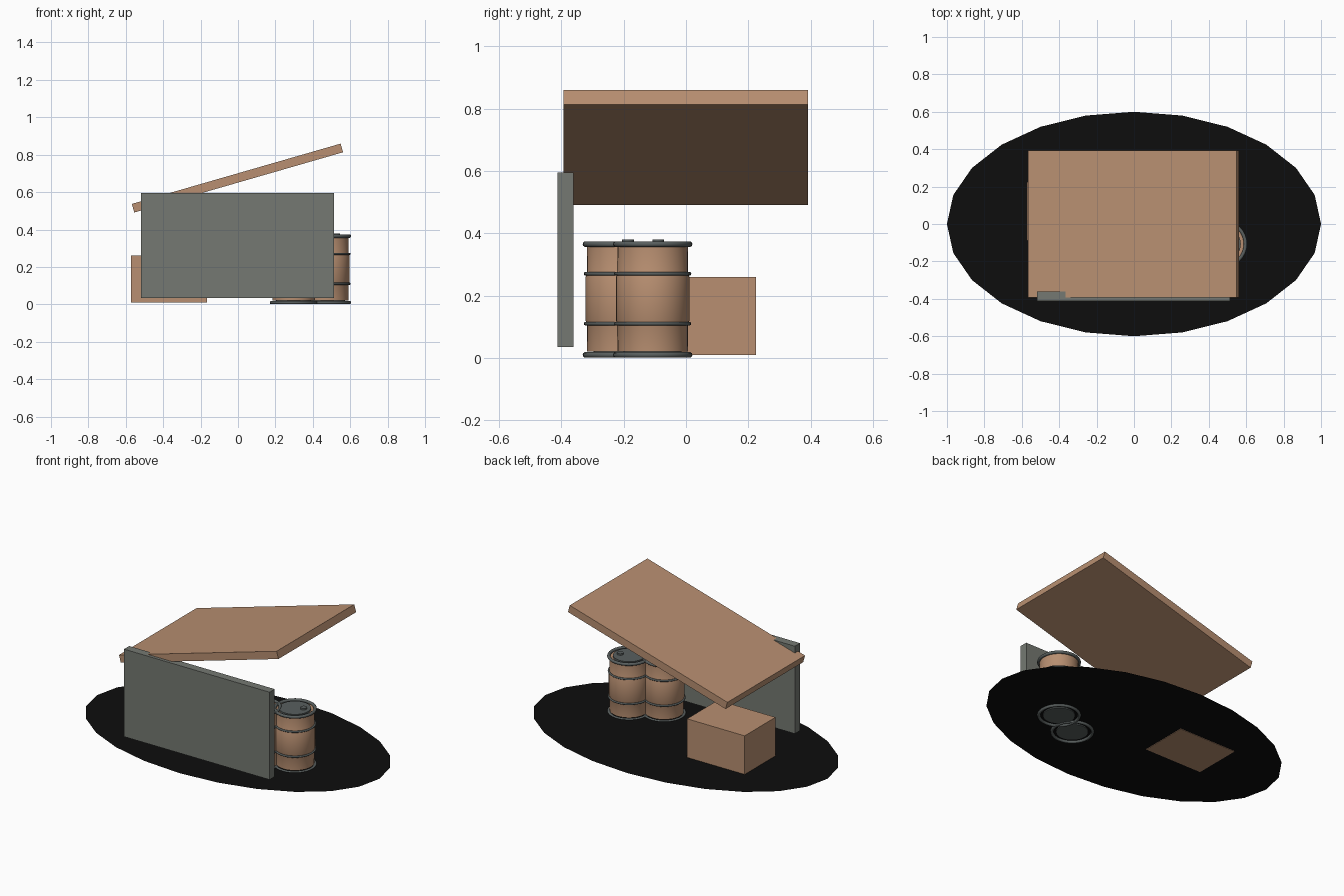
import bpy, bmesh, math
from mathutils import Vector

cube = bpy.data.objects.get("Cube")
if cube:
    bpy.data.objects.remove(cube, do_unlink=True)


def material(name, rgb):
    m = bpy.data.materials.new(name)
    m.use_nodes = True
    m.diffuse_color = (*rgb, 1)
    m.node_tree.nodes["Principled BSDF"].inputs["Base Color"].default_value = (*rgb, 1)
    return m


TAN = material("tan", (0.48, 0.275, 0.165))
GREY = material("grey", (0.178, 0.191, 0.168))
STEEL = material("dark steel", (0.10, 0.115, 0.113))
BLACK = material("black", (0.004, 0.004, 0.004))


def finish(bm, name, mat, loc=(0, 0, 0), smooth=False):
    bmesh.ops.recalc_face_normals(bm, faces=bm.faces)
    mesh = bpy.data.meshes.new(name)
    bm.to_mesh(mesh)
    bm.free()
    mesh.materials.append(mat)
    obj = bpy.data.objects.new(name, mesh)
    obj.location = loc
    bpy.context.collection.objects.link(obj)
    if smooth:
        bpy.ops.object.select_all(action='DESELECT')
        obj.select_set(True)
        bpy.context.view_layer.objects.active = obj
        bpy.ops.object.shade_smooth_by_angle(angle=math.radians(40))
    return obj


def box(name, mat, low, high):
    low, high = Vector(low), Vector(high)
    bm = bmesh.new()
    bmesh.ops.create_cube(bm, size=1)
    bmesh.ops.scale(bm, vec=high - low, verts=bm.verts)
    return finish(bm, name, mat, (low + high) / 2)


def lathe(name, mat, profile, loc, closed=False, sides=32):
    # Spin a radius/height profile around z
    bm = bmesh.new()
    verts = [bm.verts.new((r, 0, z)) for r, z in profile]
    pairs = list(zip(verts, verts[1:]))
    if closed:
        pairs.append((verts[-1], verts[0]))
    edges = [bm.edges.new(p) for p in pairs]
    bmesh.ops.spin(bm, geom=verts + edges, cent=(0, 0, 0), axis=(0, 0, 1),
                   angle=math.tau, steps=sides, use_merge=True)
    bmesh.ops.remove_doubles(bm, verts=bm.verts, dist=0.0001)
    return finish(bm, name, mat, loc, smooth=True)


def hoop(name, radius, z, tube, loc):
    ring = [(radius + tube * math.cos(a), z + tube * math.sin(a))
            for a in (math.tau * i / 10 for i in range(10))]
    lathe(name, STEEL, ring, loc, closed=True)


def barrel(prefix, x, y):
    loc = (x, y, 0)
    # Body with a slightly wider middle and recessed ends
    lathe(prefix + "_body", TAN,
          [(0, 0.02), (0.113, 0.02), (0.114, 0.11), (0.118, 0.12), (0.118, 0.26),
           (0.114, 0.27), (0.113, 0.358), (0, 0.358)], loc)
    # Rims and hoops
    for label, z in (("bottom", 0.0095), ("top", 0.365)):
        hoop(f"{prefix}_{label}_rim", 0.118, z, 0.0095, loc)
    for label, z in (("lower", 0.11), ("upper", 0.27)):
        hoop(f"{prefix}_{label}_hoop", 0.118, z, 0.006, loc)
    # End plates and filler cap
    for label, low, high in (("base_plate", 0.006, 0.022), ("lid", 0.356, 0.37)):
        lathe(f"{prefix}_{label}", STEEL, [(0, low), (0.093, low), (0.093, high), (0, high)], loc)
    lathe(prefix + "_filler_cap", STEEL, [(0, 0.365), (0.019, 0.365), (0.019, 0.38), (0, 0.38)],
          (x + 0.049, y + 0.018, 0), sides=16)


# Oval ground sheet
bm = bmesh.new()
bmesh.ops.create_circle(bm, cap_ends=True, segments=24, radius=1)
bmesh.ops.scale(bm, vec=(1, 0.6, 1), verts=bm.verts)
finish(bm, "ground_sheet", BLACK, (0, 0, 0.013))

# Wall, crate and sloping roof
box("front_wall", GREY, (-0.518, -0.413, 0.035), (0.513, -0.361, 0.595))
box("crate", TAN, (-0.573, -0.087, 0.01), (-0.165, 0.225, 0.26))
roof = box("roof", TAN, (-0.584, -0.393, 0.651), (0.578, 0.392, 0.699))
roof.rotation_euler.y = -math.radians(16.1)

# Two barrels standing together
barrel("left_barrel", 0.478, -0.107)
barrel("right_barrel", 0.297, -0.204)
